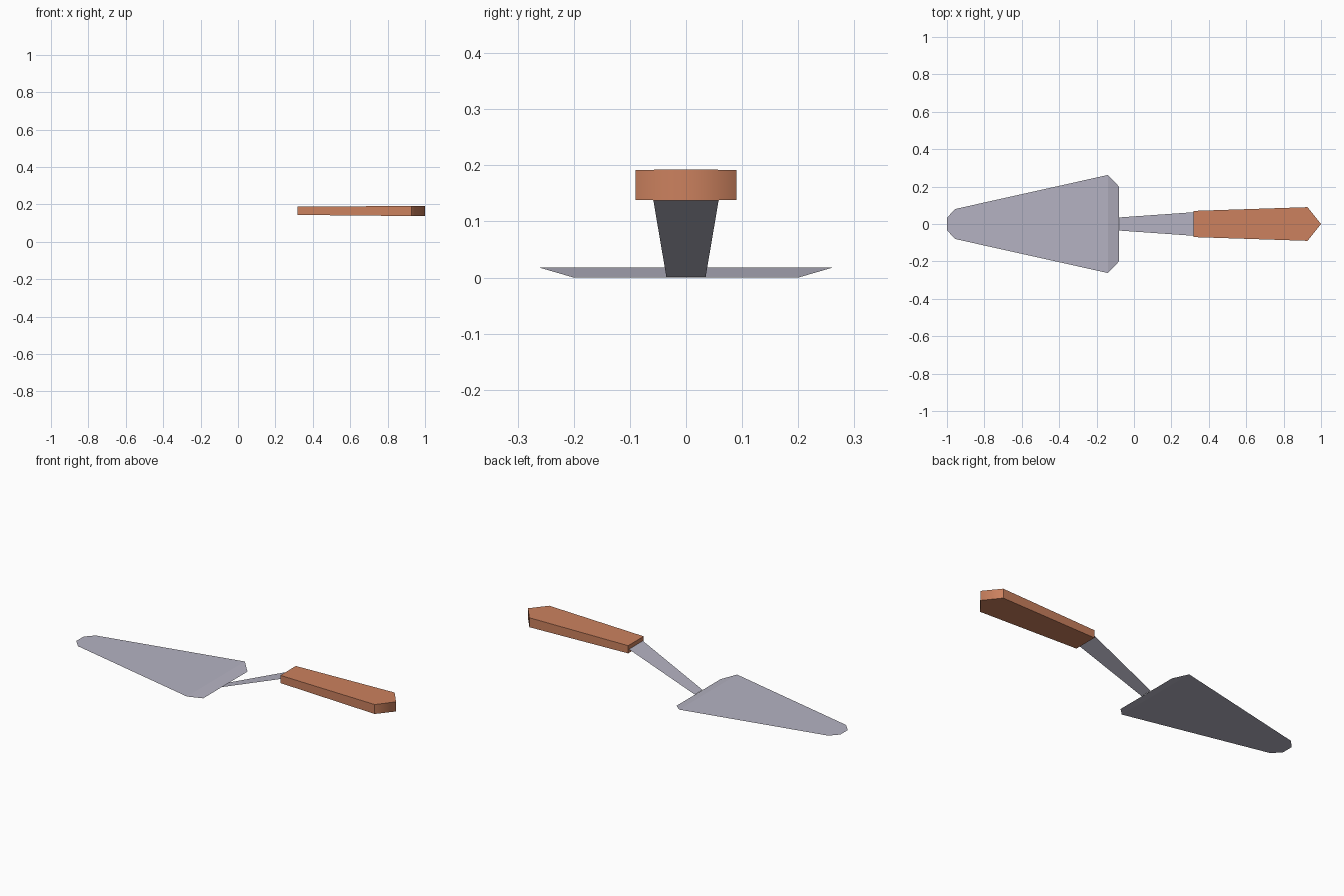
import bpy, bmesh

if "Cube" in bpy.data.objects:
    bpy.data.objects.remove(bpy.data.objects["Cube"])


def material(name, rgb):
    m = bpy.data.materials.new(name)
    m.diffuse_color = (*rgb, 1)
    m.use_nodes = True
    m.node_tree.nodes["Principled BSDF"].inputs["Base Color"].default_value = m.diffuse_color
    return m


steel = material("pale steel", (0.46, 0.45, 0.54))
wood = material("orange wood", (0.60, 0.22, 0.113))


def make_object(name, bm, mat):
    me = bpy.data.meshes.new(name)
    bm.to_mesh(me)
    bm.free()
    me.materials.append(mat)
    ob = bpy.data.objects.new(name, me)
    bpy.context.collection.objects.link(ob)


def sheet(name, stations, mat):
    """Thin open sheet lofted through (x, half width, z) stations."""
    bm = bmesh.new()
    rows = [[bm.verts.new((x, s * w, z)) for s in (-1, 1)] for x, w, z in stations]
    for a, b in zip(rows, rows[1:]):
        bm.faces.new((a[0], b[0], b[1], a[1]))
    make_object(name, bm, mat)


# Blade: flat plate with clipped tip and a bent-down heel
sheet("blade", [(-1.0, 0.033, 0.018), (-0.957, 0.08, 0.018),
                (-0.14, 0.262, 0.018), (-0.08, 0.2, 0.0)], steel)

# Neck: tapered strip rising from the heel into the handle
sheet("neck", [(-0.08, 0.035, 0.001), (0.32, 0.063, 0.166)], steel)

# Handle: widening block with a pointed butt, thicker towards the butt
outline = [(0.317, 0.07, 0.144, 0.188), (0.928, 0.09, 0.138, 0.192)]
bm = bmesh.new()
ring = [(x, -w, lo, hi) for x, w, lo, hi in outline]
ring += [(1.0, 0, 0.1375, 0.1925)]
ring += [(x, w, lo, hi) for x, w, lo, hi in reversed(outline)]
low = [bm.verts.new((x, y, lo)) for x, y, lo, hi in ring]
top = [bm.verts.new((x, y, hi)) for x, y, lo, hi in ring]
bm.faces.new(low[::-1])
bm.faces.new(top)
for i in range(5):
    j = (i + 1) % 5
    bm.faces.new((low[i], low[j], top[j], top[i]))
# only the upright edge at the butt is shaded smooth
for f in bm.faces:
    f.smooth = True
for e in bm.edges:
    e.smooth = all(v.co.x > 0.99 for v in e.verts)
make_object("handle", bm, wood)
